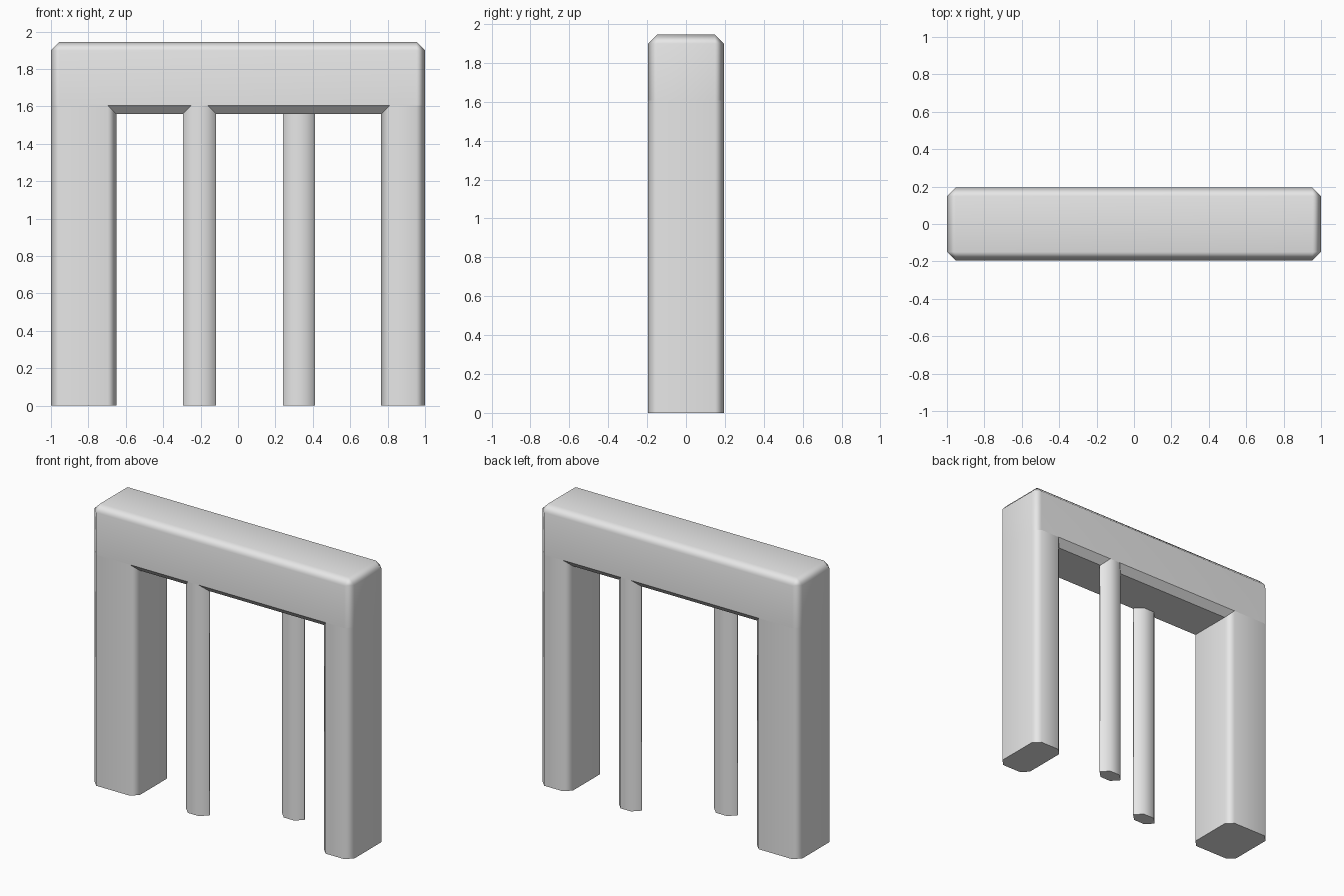
import bpy, bmesh
from math import radians
from mathutils import Vector

cube = bpy.data.objects.get("Cube")
if cube:
    bpy.data.objects.remove(cube, do_unlink=True)

# Main sizes
TOP = 1.945
UNDERSIDE = 1.56
HALF_DEPTH = 0.195
CHAMFER = 0.046
POST_DEPTH = 0.1
SEAM = UNDERSIDE + CHAMFER   # legs end where the beam's flat front begins

grey = bpy.data.materials.new("light_grey")
grey.use_nodes = True
grey.diffuse_color = (0.8, 0.8, 0.8, 1)
grey.node_tree.nodes["Principled BSDF"].inputs["Base Color"].default_value = (0.8, 0.8, 0.8, 1)


def chamfered_box(name, low, high, vertical_only):
    """Box between two corners with chamfered edges and soft shading."""
    low, high = Vector(low), Vector(high)
    size, centre = high - low, (low + high) / 2
    bm = bmesh.new()
    bmesh.ops.create_cube(bm, size=1)
    for v in bm.verts:
        v.co = Vector(a * b for a, b in zip(v.co, size)) + centre
    edges = [e for e in bm.edges
             if not vertical_only or abs(e.verts[0].co.z - e.verts[1].co.z) > 0.1]
    bmesh.ops.bevel(bm, geom=edges, offset=CHAMFER, offset_type='OFFSET',
                    segments=1, profile=0.5, affect='EDGES')
    bm.normal_update()
    mesh = bpy.data.meshes.new(name)
    bm.to_mesh(mesh)
    bm.free()
    mesh.materials.append(grey)
    obj = bpy.data.objects.new(name, mesh)
    bpy.context.collection.objects.link(obj)

    bpy.ops.object.select_all(action='DESELECT')
    obj.select_set(True)
    bpy.context.view_layer.objects.active = obj
    bpy.ops.object.shade_smooth_by_angle(angle=radians(60))
    # Undersides keep crisp edges
    for p in mesh.polygons:
        if p.normal.z < -0.4:
            p.use_smooth = False
    weighted = obj.modifiers.new("weighted_normals", 'WEIGHTED_NORMAL')
    weighted.keep_sharp = True
    return obj


# Top beam
chamfered_box("top_beam", (-1, -HALF_DEPTH, UNDERSIDE), (1, HALF_DEPTH, TOP), False)

# Outer legs (full depth) and slim posts (one flush with the front, one with the back)
inner = HALF_DEPTH - POST_DEPTH
for name, x0, x1, y0, y1 in (
        ("right_leg", -1, -0.65, -HALF_DEPTH, HALF_DEPTH),
        ("left_leg", 0.765, 1, -HALF_DEPTH, HALF_DEPTH),
        ("front_post", -0.295, -0.118, -HALF_DEPTH, -inner),
        ("back_post", 0.24, 0.412, inner, HALF_DEPTH)):
    chamfered_box(name, (x0, y0, 0), (x1, y1, SEAM), True)
